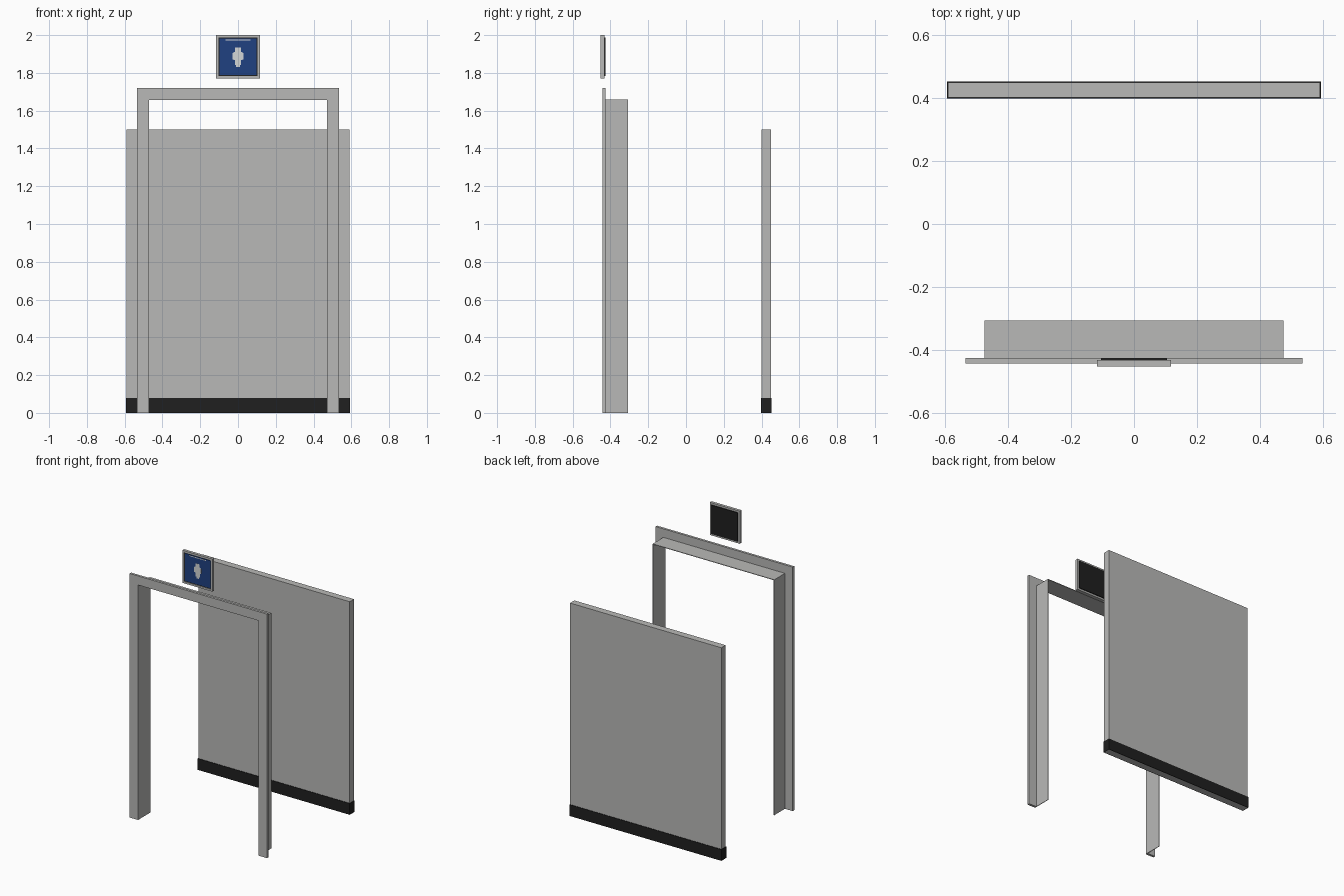
import bpy, bmesh
from mathutils import Vector

if "Cube" in bpy.data.objects:
    bpy.data.objects.remove(bpy.data.objects["Cube"])


def material(name, rgb):
    m = bpy.data.materials.new(name)
    m.diffuse_color = (*rgb, 1)
    m.use_nodes = True
    m.node_tree.nodes["Principled BSDF"].inputs["Base Color"].default_value = m.diffuse_color
    return m


GREY = material("light_grey", (0.485, 0.485, 0.475))
BLACK = material("black", (0.014, 0.014, 0.014))
BLUE = material("sign_blue", (0.014, 0.052, 0.22))
WHITE = material("off_white", (0.65, 0.67, 0.68))


def finish(name, bm, mat):
    bmesh.ops.recalc_face_normals(bm, faces=bm.faces)
    me = bpy.data.meshes.new(name)
    bm.to_mesh(me)
    bm.free()
    me.materials.append(mat)
    ob = bpy.data.objects.new(name, me)
    bpy.context.collection.objects.link(ob)
    return ob


def box(name, x, y, z, mat):
    bm = bmesh.new()
    bmesh.ops.create_cube(bm, size=1)
    for v in bm.verts:
        v.co = [(lo + hi) / 2 + c * (hi - lo) for c, (lo, hi) in zip(v.co, (x, y, z))]
    return finish(name, bm, mat)


def prism(name, outline, y0, y1, mat):
    # extrude an (x, z) outline along y
    bm = bmesh.new()
    face = bm.faces.new([bm.verts.new((x, y0, z)) for x, z in outline])
    new = bmesh.ops.extrude_face_region(bm, geom=[face])["geom"]
    bmesh.ops.translate(bm, vec=(0, y1 - y0, 0),
                        verts=[v for v in new if isinstance(v, bmesh.types.BMVert)])
    return finish(name, bm, mat)


def ring(name, centre, outer, inner, depth, axis, mat):
    # rectangular ring: four mitred sides, extruded along axis ("y" or "z")
    bm = bmesh.new()
    corners = [(-1, -1), (1, -1), (1, 1), (-1, 1)]
    put = (lambda a, b, d: (a, d, b)) if axis == "y" else (lambda a, b, d: (a, b, d))
    loops = [[bm.verts.new(put(centre[0] + sx * h[0], centre[1] + sy * h[1], d))
              for sx, sy in corners]
             for h, d in ((outer, depth[0]), (outer, depth[1]),
                          (inner, depth[1]), (inner, depth[0]))]
    for k in range(4):
        a, b = loops[k], loops[(k + 1) % 4]
        for i in range(4):
            j = (i + 1) % 4
            bm.faces.new((a[i], a[j], b[j], b[i]))
    return finish(name, bm, mat)


# Rear wall panel with a skirting band around its foot
box("rear_panel", (-0.59, 0.59), (0.401, 0.449), (0, 1.5), GREY)
ring("skirting_band", (0, 0.425), (0.593, 0.0275), (0.59, 0.024), (0, 0.08), "z", BLACK)

# Door frame: flat face trim plus thin lining on sides and head
W, H, w, h = 0.535, 1.72, 0.474, 1.66
prism("door_trim", [(-W, 0), (-W, H), (W, H), (W, 0), (w, 0), (w, h), (-w, h), (-w, 0)],
      -0.442, -0.425, GREY)
T = 0.004
prism("door_lining", [(-w, 0), (-w, h), (w, h), (w, 0), (w - T, 0), (w - T, h - T),
                      (T - w, h - T), (T - w, 0)], -0.441, -0.306, GREY)

# Sign above the door: frame, black body, blue face
SZ = 1.885
ring("sign_frame", (0, SZ), (0.117, 0.115), (0.104, 0.102), (-0.452, -0.432), "y", GREY)
box("sign_body", (-0.104, 0.104), (-0.446, -0.426), (SZ - 0.102, SZ + 0.102), BLACK)
box("sign_face", (-0.099, 0.099), (-0.449, -0.445), (SZ - 0.097, SZ + 0.097), BLUE)
box("sign_light_strip", (-0.066, 0.066), (-0.450, -0.448), (1.972, 1.977), WHITE)

# Standing figure on the sign, mirrored half outline
half = [(0.016, 1.934), (0.016, 1.912), (0.028, 1.905), (0.028, 1.872),
        (0.017, 1.867), (0.017, 1.842), (0.010, 1.842), (0.010, 1.830)]
prism("sign_figure", half + [(-x, z) for x, z in reversed(half)], -0.450, -0.448, WHITE)
